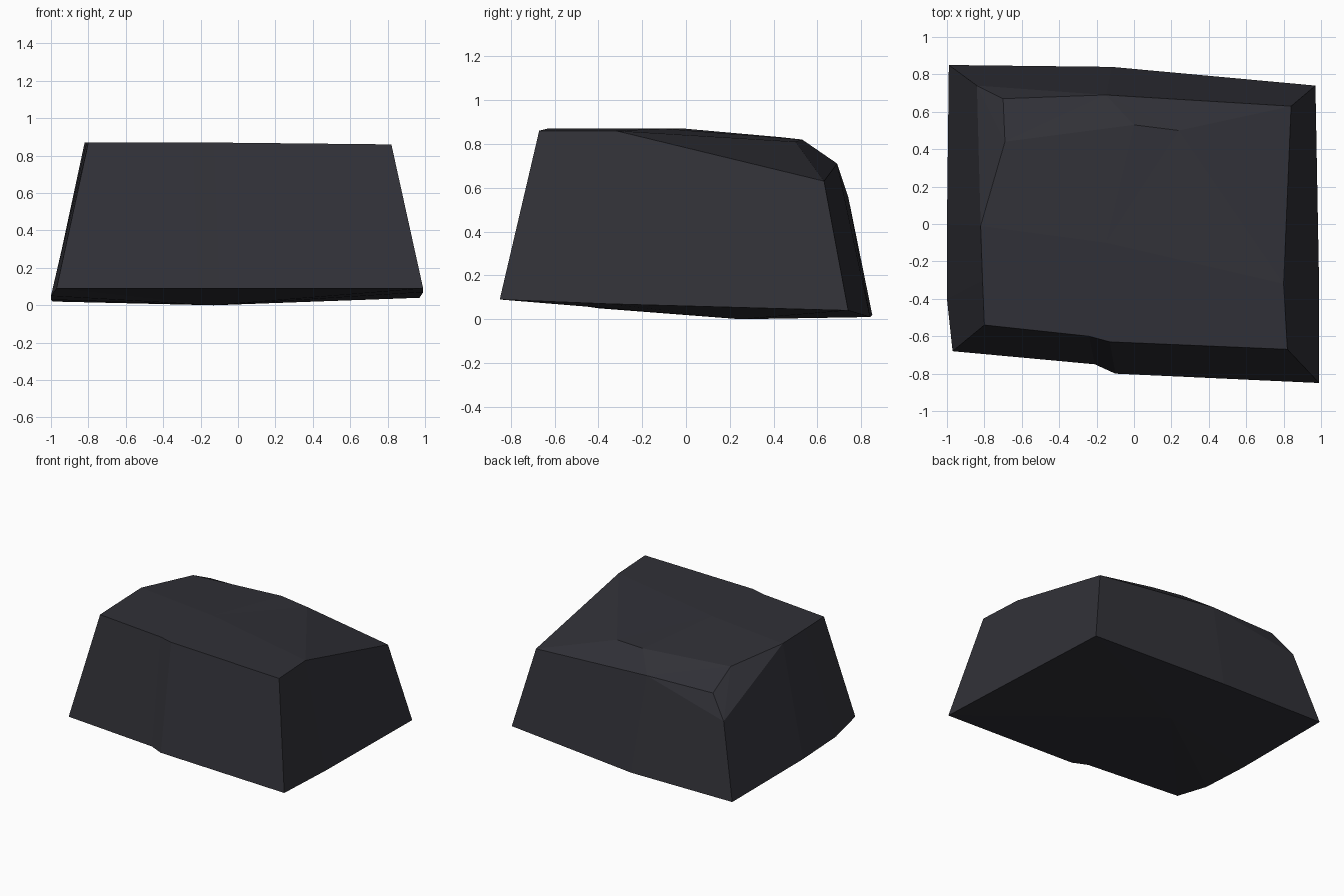
import bpy
import bmesh

default_cube = bpy.data.objects.get("Cube")
if default_cube:
    bpy.data.objects.remove(default_cube, do_unlink=True)


def make_material(name, colour):
    material = bpy.data.materials.new(name)
    material.use_nodes = True
    material.diffuse_color = colour
    material.node_tree.nodes["Principled BSDF"].inputs["Base Color"].default_value = colour
    return material


def fan(bm, centre, rim):
    """Close an open rim with triangles around one centre vertex."""
    for first, second in zip(rim, rim[1:]):
        bm.faces.new((centre, first, second))


bm = bmesh.new()
add = bm.verts.new

# Stone outline: each entry pairs a foot point with the rim point above it
outline = [
    ((-.97, -.68, .09), (-.80, -.54, .87)),   # front, with a small step
    ((-.21, -.75, .09), (-.24, -.60, .87)),
    ((-.10, -.80, .09), (-.13, -.63, .87)),
    ((.99, -.85, .09), (.82, -.67, .86)),     # side at +x
    ((.99, -.35, .07), (.80, -.32, .86)),
    ((.97, .74, .04), (.84, .63, .63)),       # back
    ((-.12, .84, .01), (-.15, .69, .71)),
    ((-.99, .85, .02), (-.84, .74, .56)),     # side at -x
    ((-1, 0, .03), (-.82, -.01, .87)),
    ((-1, -.4, .05), (-.81, -.3, .87)),
]
foot = [add(low) for low, high in outline]
rim = [add(high) for low, high in outline]

# Sloping walls
for i in range(len(outline)):
    j = (i + 1) % len(outline)
    bm.faces.new((foot[i], foot[j], rim[j], rim[i]))

# Slightly bulging underside
fan(bm, add((-.13, .25, 0)), (foot + foot[:1])[::-1])

# Chipped back corner and the ridge where the top breaks to the back
chip_top, chip_low = add((-.69, .44, .83)), add((-.70, .67, .715))
ridge_mid, ridge_end = add((0, .53, .82)), add((.24, .50, .81))
fan(bm, rim[7], [chip_low, chip_top, rim[8]])
fan(bm, rim[6], [rim[5], ridge_end, ridge_mid, chip_top, chip_low, rim[7]][::-1])
bm.faces.new((rim[4], rim[5], ridge_end))

# Nearly level top
top_rim = rim[:5] + [ridge_end, ridge_mid, chip_top] + rim[8:] + rim[:1]
fan(bm, add((-.15, -.1, .87)), top_rim)

bmesh.ops.recalc_face_normals(bm, faces=bm.faces)
mesh = bpy.data.meshes.new("stone_block")
bm.to_mesh(mesh)
bm.free()
mesh.materials.append(make_material("dark_slate", (.03, .03, .038, 1)))
stone = bpy.data.objects.new("stone_block", mesh)
bpy.context.collection.objects.link(stone)
